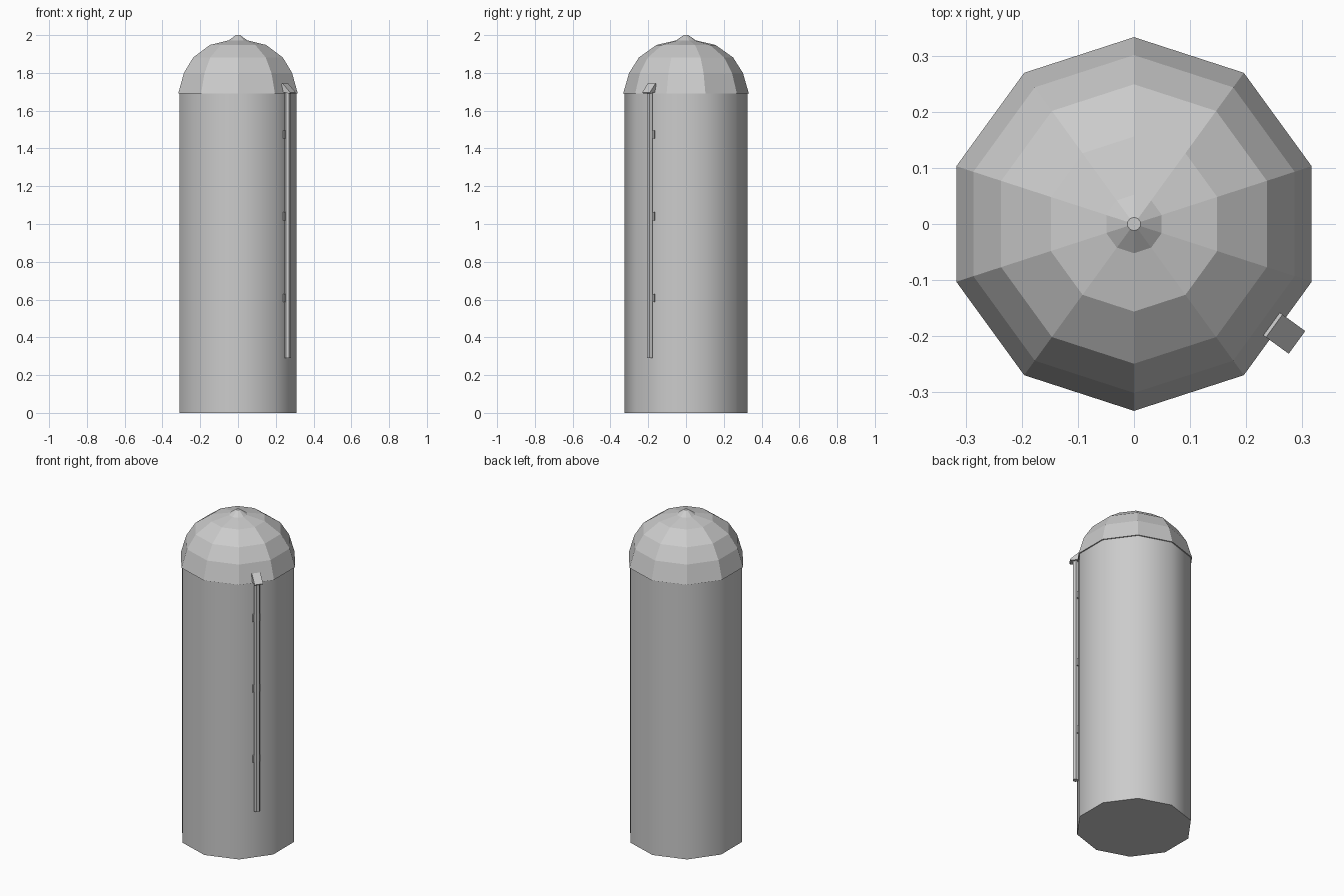
import bpy, bmesh
from math import radians, pi, cos, sin
from mathutils import Matrix

cube = bpy.data.objects.get("Cube")
if cube:
    bpy.data.objects.remove(cube, do_unlink=True)

grey = bpy.data.materials.new("galvanised_grey")
grey.use_nodes = True
colour = (0.6, 0.6, 0.6, 1)
grey.diffuse_color = colour
grey.node_tree.nodes["Principled BSDF"].inputs["Base Color"].default_value = colour

SIDES = 10
PIPE_ANGLE = radians(-36)          # middle of one silo panel
PIPE_TURN = Matrix.Rotation(PIPE_ANGLE, 4, "Z")


def finish(name, bm, smooth=False):
    bmesh.ops.recalc_face_normals(bm, faces=bm.faces)
    mesh = bpy.data.meshes.new(name)
    bm.to_mesh(mesh)
    bm.free()
    mesh.materials.append(grey)
    obj = bpy.data.objects.new(name, mesh)
    bpy.context.collection.objects.link(obj)
    if smooth:
        bpy.ops.object.select_all(action="DESELECT")
        obj.select_set(True)
        bpy.context.view_layer.objects.active = obj
        bpy.ops.object.shade_smooth_by_angle(angle=radians(40))
    return obj


def lathe(name, profile, sides, start, smooth=False, move=None):
    """Stack rings of (radius, height) and cap both ends."""
    bm = bmesh.new()
    rings = []
    for r, z in profile:
        angles = [start + 2 * pi * i / sides for i in range(sides)]
        rings.append([bm.verts.new((r * cos(a), r * sin(a), z)) for a in angles])
    for low, high in zip(rings, rings[1:]):
        for i in range(sides):
            j = (i + 1) % sides
            bm.faces.new((low[i], low[j], high[j], high[i]))
    bm.faces.new(rings[0])
    bm.faces.new(rings[-1])
    if move:
        bm.transform(move)
    return finish(name, bm, smooth)


def radial_prism(name, section, width):
    """Extrude a (distance, height) section sideways beside the pipe."""
    bm = bmesh.new()
    ends = [[bm.verts.new((r, s * width / 2, z)) for r, z in section] for s in (-1, 1)]
    n = len(section)
    for end in ends:
        bm.faces.new(end)
    for i in range(n):
        j = (i + 1) % n
        bm.faces.new((ends[0][i], ends[0][j], ends[1][j], ends[1][i]))
    bm.transform(PIPE_TURN)
    return finish(name, bm)


# Tank and faceted dome
lathe("silo_body", [(0.326, 0), (0.326, 1.692)], SIDES, pi / 2, smooth=True)
lathe("dome_roof", [(0.333, 1.69), (0.301, 1.80), (0.249, 1.882), (0.156, 1.948),
                    (0.052, 1.972), (0.012, 2.0)], SIDES, pi / 2)

# Filler pipe running up the side
lathe("filler_pipe", [(0.017, 0.29), (0.017, 1.705)], 6, pi / 6,
      move=PIPE_TURN @ Matrix.Translation((0.326, 0, 0)))

# Sloping hood over the pipe mouth
radial_prism("pipe_hood", [(0.302, 1.70), (0.302, 1.738), (0.309, 1.745),
                           (0.359, 1.697), (0.353, 1.69)], 0.05)

# Brackets holding the pipe
for i in range(3):
    z = 0.608 + 0.433 * i
    radial_prism(f"pipe_bracket_{i + 1}", [(0.295, z - 0.022), (0.319, z - 0.022),
                                           (0.319, z + 0.022), (0.295, z + 0.022)], 0.045)
